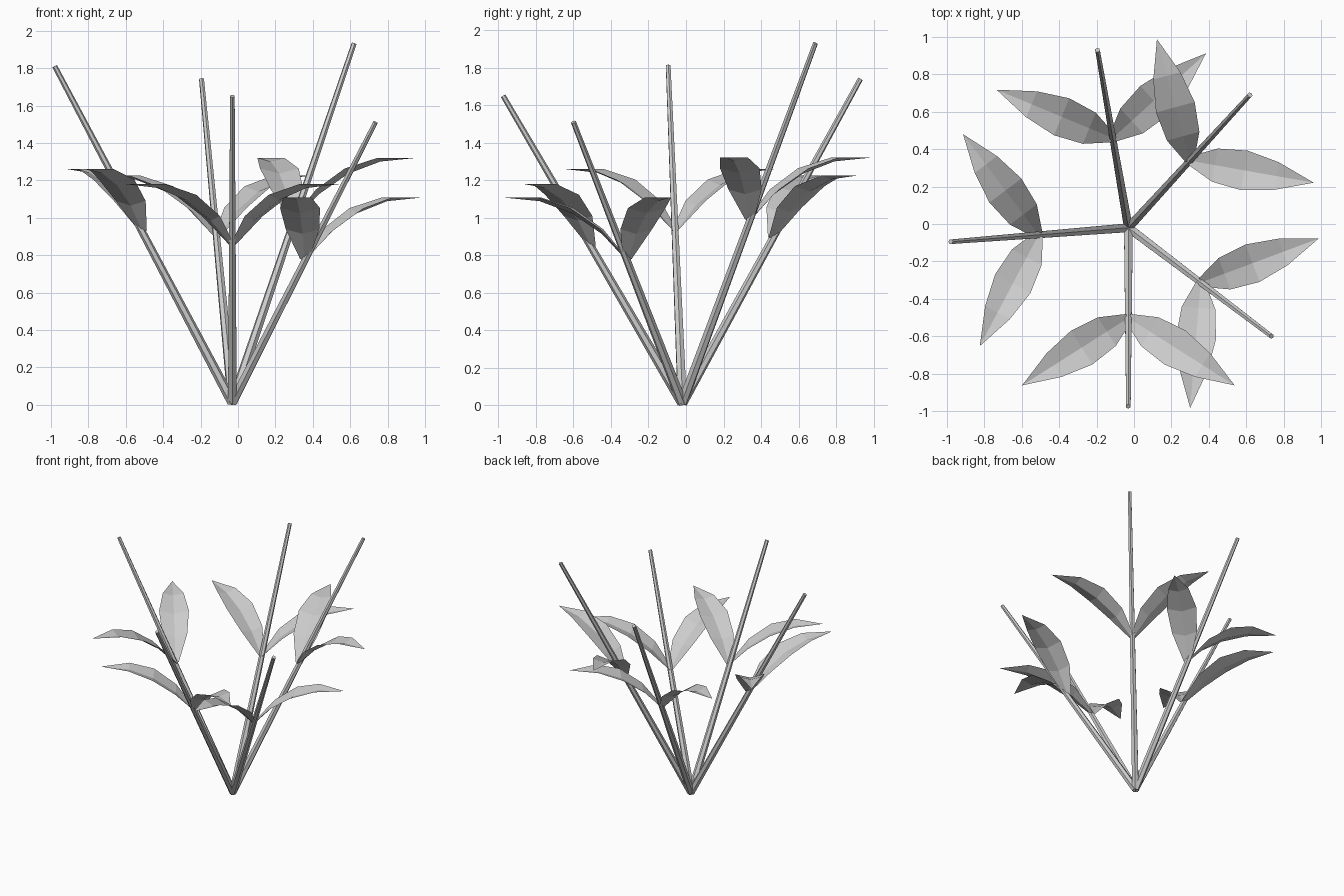
import bpy, bmesh, math
from mathutils import Vector

if "Cube" in bpy.data.objects:
    bpy.data.objects.remove(bpy.data.objects["Cube"])

mat = bpy.data.materials.new("plain grey")
mat.diffuse_color = (0.6, 0.6, 0.6, 1)
mat.use_nodes = True
mat.node_tree.nodes["Principled BSDF"].inputs["Base Color"].default_value = mat.diffuse_color

BASE = Vector((-0.03, -0.02, 0.012))
TIPS = [(-0.98, -0.095, 1.81), (-0.195, 0.93, 1.74), (0.62, 0.69, 1.93),
        (0.735, -0.60, 1.51), (-0.03, -0.975, 1.65)]
# leaf rows: distance along, rise, half width, edge lift of the V fold
ROWS = [(0.0, 0.0, 0.025, 0.012), (0.136, 0.145, 0.09, 0.025),
        (0.296, 0.255, 0.107, 0.028), (0.47, 0.32, 0.075, 0.02)]
LEAF_TIP = (0.673, 0.34)
SPREAD = math.radians(57.6)


def finish(bm, name):
    me = bpy.data.meshes.new(name)
    bm.to_mesh(me)
    bm.free()
    me.materials.append(mat)
    ob = bpy.data.objects.new(name, me)
    bpy.context.collection.objects.link(ob)


def stem(name, a, b):
    # tapered hexagonal rod between two points
    bm = bmesh.new()
    bmesh.ops.create_cone(bm, cap_ends=True, segments=6, radius1=0.027,
                          radius2=0.014, depth=(b - a).length)
    rot = (b - a).to_track_quat('Z', 'Y')
    for v in bm.verts:
        v.co = rot @ v.co + (a + b) / 2
    finish(bm, name)


def leaf(name, origin, angle):
    # folded, arching blade with a pointed tip
    bm = bmesh.new()
    d = Vector((math.cos(angle), math.sin(angle), 0))
    side = Vector((-d.y, d.x, 0))
    up = Vector((0, 0, 1))
    rows = []
    for s, z, w, lift in ROWS:
        mid = origin + d * s + up * z
        rows.append([bm.verts.new(mid + side * w * k + up * lift * abs(k))
                     for k in (-1, 0, 1)])
    for r, q in zip(rows, rows[1:]):
        for i in (0, 1):
            bm.faces.new((r[i], q[i], q[i + 1], r[i + 1]))
    tip = bm.verts.new(origin + d * LEAF_TIP[0] + up * LEAF_TIP[1])
    for i in (0, 1):
        bm.faces.new((rows[-1][i], tip, rows[-1][i + 1]))
    bmesh.ops.recalc_face_normals(bm, faces=bm.faces)
    if sum(f.normal.z for f in bm.faces) < 0:
        bmesh.ops.reverse_faces(bm, faces=bm.faces)
    finish(bm, name)


# five leaning stems, each with a pair of leaves half way up
for n, t in enumerate(TIPS, 1):
    top = Vector(t)
    stem(f"stem_{n}", BASE, top)
    out = top - BASE
    azimuth = math.atan2(out.y, out.x)
    for label, sign in (("left", 1), ("right", -1)):
        leaf(f"leaf_{n}_{label}", BASE + out * 0.505, azimuth + sign * SPREAD)
